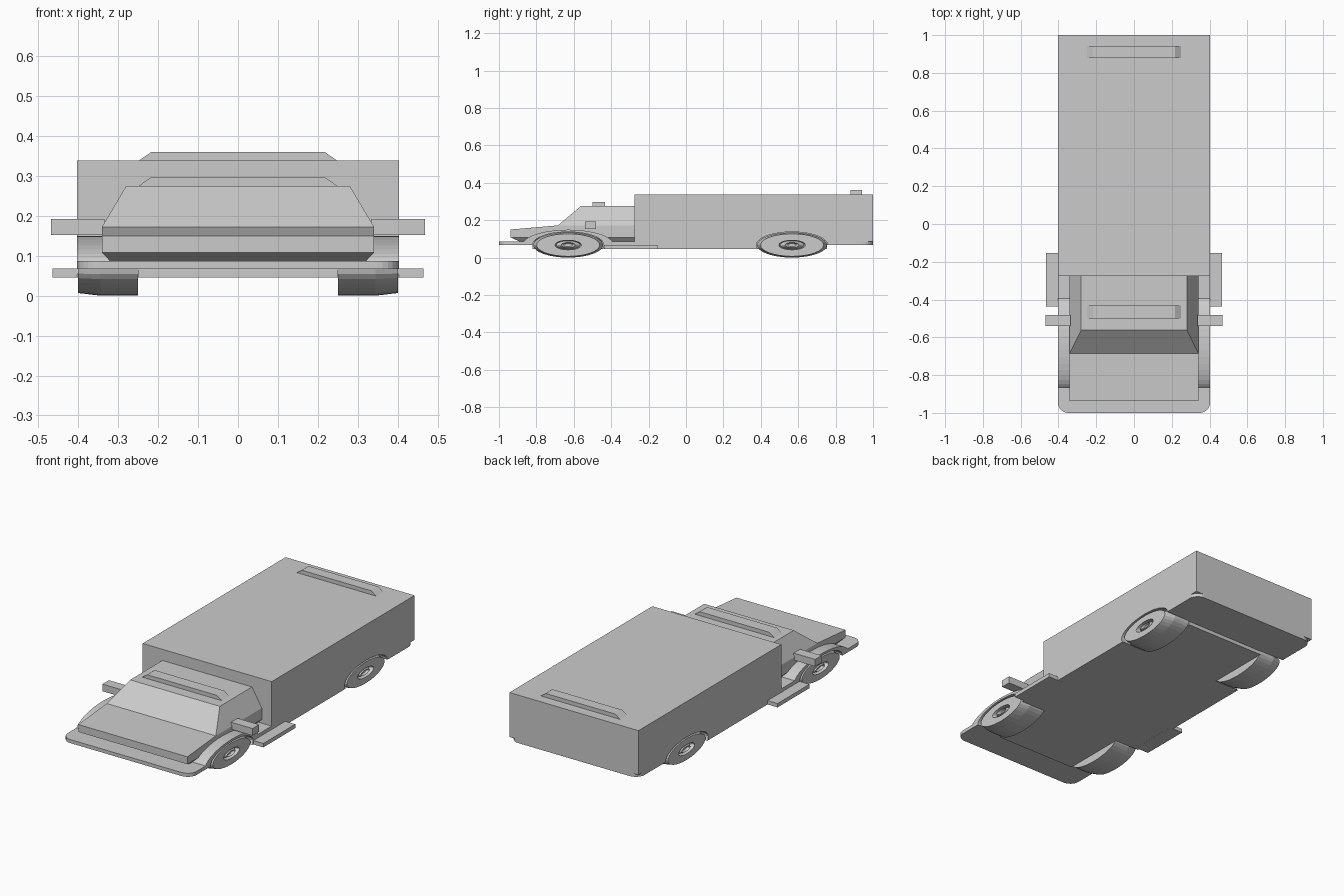
import bpy, bmesh, math

if "Cube" in bpy.data.objects:
    bpy.data.objects.remove(bpy.data.objects["Cube"])

grey = bpy.data.materials.new("plain grey")
grey.diffuse_color = (0.6, 0.6, 0.6, 1)
grey.use_nodes = True
grey.node_tree.nodes["Principled BSDF"].inputs["Base Color"].default_value = grey.diffuse_color


def make(name, verts, faces):
    me = bpy.data.meshes.new(name)
    bm = bmesh.new()
    vs = [bm.verts.new(v) for v in verts]
    for f in faces:
        bm.faces.new([vs[i] for i in f])
    bmesh.ops.recalc_face_normals(bm, faces=bm.faces)
    bm.to_mesh(me)
    bm.free()
    me.materials.append(grey)
    ob = bpy.data.objects.new(name, me)
    bpy.context.collection.objects.link(ob)
    return ob


def loft(name, rings):
    """Skin a list of equal closed rings and cap both ends."""
    n = len(rings[0])
    verts = [v for r in rings for v in r]
    faces = [(k * n + i, k * n + (i + 1) % n, (k + 1) * n + (i + 1) % n, (k + 1) * n + i)
             for k in range(len(rings) - 1) for i in range(n)]
    faces += [tuple(range(n)), tuple(range(len(verts) - n, len(verts)))]
    return make(name, verts, faces)


def box(name, x0, x1, y0, y1, z0, z1):
    return loft(name, [[(x0, y0, z), (x1, y0, z), (x1, y1, z), (x0, y1, z)] for z in (z0, z1)])


def ellipse(x, cy, ry, rz, n=32, cz=0.067):
    return [(x, cy + ry * math.cos(2 * math.pi * i / n), cz + rz * math.sin(2 * math.pi * i / n))
            for i in range(n)]


def cut(ob, cutters):
    for c in cutters:
        m = ob.modifiers.new("wheel_opening", 'BOOLEAN')
        m.operation, m.solver, m.object = 'DIFFERENCE', 'EXACT', c


W = 0.403
AXLES = {"front": -0.63, "rear": 0.567}

# base plate with rounded corners
r = 0.055
outline = []
for k, (sx, sy) in enumerate([(1, 1), (-1, 1), (-1, -1), (1, -1)]):
    for i in range(7):
        a = math.pi / 2 * (k + i / 6)
        outline.append((sx * (W - r) + r * math.cos(a), sy * (1 - r) + r * math.sin(a)))
base = loft("base_plate", [[(x, y, z) for x, y in outline] for z in (0.067, 0.087)])

# cargo body and lower floor pan
cargo = box("cargo_box", -W, W, -0.275, 1, 0.087, 0.338)
floor_wide = box("floor_pan", -W, W, -0.45, 0.39, 0.046, 0.067)
sill = box("side_sill", -W + 0.0005, W - 0.0005, -0.275, 0.39, 0.06, 0.09)
box("floor_front_tongue", -0.25, 0.25, -0.82, -0.45, 0.046, 0.067)
box("floor_rear_tongue", -0.25, 0.25, 0.39, 0.755, 0.046, 0.067)

# cab: sections rising from the undercut nose to the roof
def section(x, yf, zf, ys, zs):
    return [(-x, yf, zf), (x, yf, zf), (x, ys, zs), (x, -0.275, zs), (-x, -0.275, zs), (-x, ys, zs)]


loft("cab", [section(0.32, -0.89, 0.086, -0.685, 0.086),
             section(0.341, -0.938, 0.108, -0.685, 0.108),
             section(0.341, -0.938, 0.15, -0.685, 0.172)])
loft("cab_upper", [[(-x, y, z), (x, y, z), (x, -0.275, z), (-x, -0.275, z)]
                   for x, y, z in ((0.341, -0.685, 0.172), (0.28, -0.562, 0.275))])

# roof bars with slanted ends
for name, y0, y1, z in (("cab_roof_bar", -0.5, -0.432, 0.274), ("rear_roof_bar", 0.88, 0.942, 0.337)):
    prof = [(-0.25, z), (0.25, z), (0.217, z + 0.023), (-0.217, z + 0.023)]
    loft(name, [[(x, y, zz) for x, zz in prof] for y in (y0, y1)])

# mirrored side parts
cutters = []
for s, side in ((-1, "left"), (1, "right")):
    box(side + "_mirror", *sorted((s * 0.335, s * 0.469)), -0.54, -0.482, 0.152, 0.192)
    box(side + "_step", *sorted((s * 0.38, s * 0.465)), -0.438, -0.153, 0.0455, 0.0675)

    for pos, cy in AXLES.items():
        # wheel with tapered tread and dished hub
        prof = [(0.25, 1), (0.345, 1), (0.401, 0.9), (0.401, 0.38),
                (0.375, 0.34), (0.398, 0.2), (0.385, 0.12)]
        loft(f"{side}_{pos}_wheel", [ellipse(s * x, cy, 0.187 * k, 0.067 * k) for x, k in prof])
        c = loft(f"{side}_{pos}_wheel_cutter", [ellipse(s * x, cy, 0.191, 0.07) for x in (0.249, 0.5)])
        c.hide_render = True
        c.hide_set(True)
        cutters.append(c)

    # front fender arch
    n = 20
    arc = []
    for ry, rz, order in ((0.243, 0.081, range(n + 1)), (0.19, 0.069, range(n, -1, -1))):
        arc += [(AXLES["front"] + ry * math.cos(math.pi * i / n), 0.068 + rz * math.sin(math.pi * i / n))
                for i in order]
    loft(side + "_front_fender", [[(s * x, y, z) for y, z in arc] for x in (0.3, W)])

for ob in (base, cargo, floor_wide, sill):
    cut(ob, cutters)
